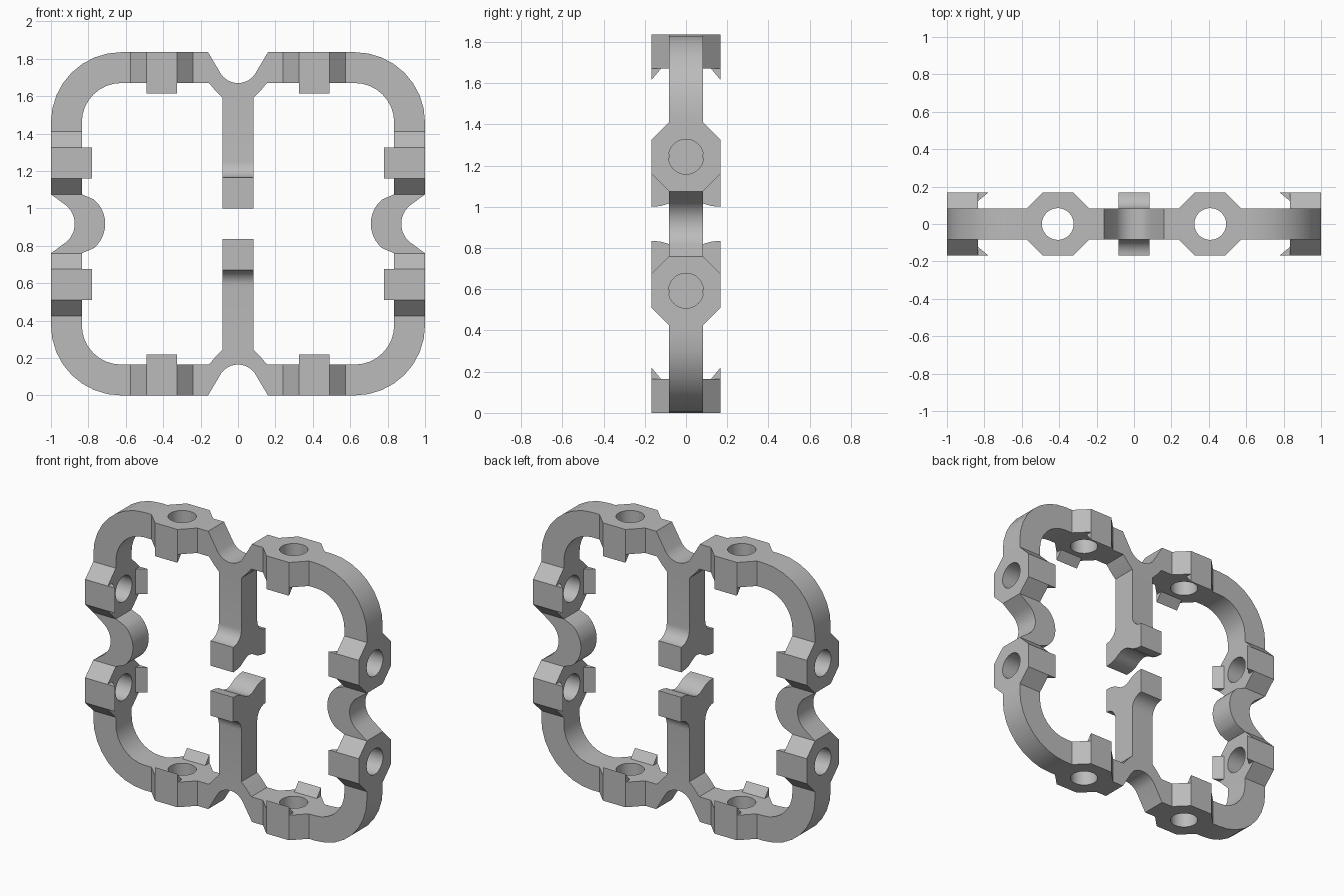
import bpy, bmesh
from math import radians, sin, cos, tau
from mathutils import Matrix, Vector

if "Cube" in bpy.data.objects:
    bpy.data.objects.remove(bpy.data.objects["Cube"], do_unlink=True)

HALF_H = 0.9175      # half of the frame height
T = 0.165            # bar thickness
D = T / 2            # half of the bar depth
WIDE = 0.1675        # half width of lugs and feet

grey = bpy.data.materials.new("light_grey")
grey.use_nodes = True
colour = (0.5, 0.5, 0.5, 1)
grey.diffuse_color = colour
grey.node_tree.nodes["Principled BSDF"].inputs["Base Color"].default_value = colour


def arc(cx, cy, r, a0, a1, n=8):
    angles = [radians(a0 + (a1 - a0) * i / n) for i in range(n + 1)]
    return [(cx + r * cos(a), cy + r * sin(a)) for a in angles]


def finish(name, bm, mirror):
    """Turn a bmesh into an object mirrored about the frame centre."""
    me = bpy.data.meshes.new(name)
    bm.to_mesh(me)
    bm.free()
    me.materials.append(grey)
    ob = bpy.data.objects.new(name, me)
    ob.location.z = HALF_H
    bpy.context.collection.objects.link(ob)
    bpy.ops.object.select_all(action='DESELECT')
    ob.select_set(True)
    bpy.context.view_layer.objects.active = ob
    bpy.ops.object.shade_smooth_by_angle(angle=radians(30))
    mod = ob.modifiers.new("Mirror", 'MIRROR')
    mod.use_axis = mirror
    mod.merge_threshold = 0.0005


def bar(name, side_a, side_b, place, mirror):
    """Prism between two chains of points, with both joining ends left open."""
    bm = bmesh.new()
    pts = side_a + side_b
    n = len(pts)
    low = [bm.verts.new(place(p, -D)) for p in pts]
    high = [bm.verts.new(place(p, D)) for p in pts]
    bm.faces.new(low)
    bm.faces.new(high)
    ends = []
    for i in range(n):
        j = (i + 1) % n
        f = bm.faces.new((low[i], low[j], high[j], high[i]))
        if i in (len(side_a) - 1, n - 1):
            ends.append(f)
    bmesh.ops.recalc_face_normals(bm, faces=bm.faces)
    bmesh.ops.delete(bm, geom=ends, context='FACES')
    finish(name, bm, mirror)


def lug(name, matrix):
    """Octagonal bolt boss with a through hole and two triangular claws."""
    bm = bmesh.new()
    quarter = [(WIDE, D), (D, WIDE)]
    octagon = (quarter + [(-x, y) for x, y in reversed(quarter)]
               + [(-x, -y) for x, y in quarter] + [(x, -y) for x, y in reversed(quarter)])
    circle = arc(0, 0, 0.085, 0, 360, 32)[:-1]
    for loop in (octagon, circle):
        vs = [bm.verts.new((x, y, 0)) for x, y in loop]
        for a, b in zip(vs, vs[1:] + vs[:1]):
            bm.edges.new((a, b))
    bmesh.ops.triangle_fill(bm, use_beauty=True, edges=bm.edges[:])
    new = bmesh.ops.extrude_face_region(bm, geom=bm.faces[:])["geom"]
    bmesh.ops.translate(bm, vec=(0, 0, T),
                        verts=[g for g in new if isinstance(g, bmesh.types.BMVert)])
    bmesh.ops.recalc_face_normals(bm, faces=bm.faces)
    # open the two ends that join the bars
    ends = [f for f in bm.faces if abs(f.calc_center_median().x) > WIDE - 0.001]
    bmesh.ops.delete(bm, geom=ends, context='FACES')
    # claws on the inner side
    claws = []
    for s in (-1, 1):
        tri = [(WIDE, 0), (0.122, 0), (WIDE, -0.055)]
        a, b = [[bm.verts.new((u, s * y, w)) for y, w in tri] for u in (-D, D)]
        claws += [bm.faces.new(a), bm.faces.new(b)]
        for i in range(3):
            j = (i + 1) % 3
            claws.append(bm.faces.new((a[i], a[j], b[j], b[i])))
    bmesh.ops.recalc_face_normals(bm, faces=claws)
    bm.transform(matrix)
    finish(name, bm, (True, False, True))


def in_front_plane(p, d):
    return Vector((p[0], d, p[1]))


def in_side_plane(p, d):
    return Vector((d, p[0], p[1]))


IN_X, IN_Z = 1 - T, HALF_H - T        # inner faces of the frame
TOP_X, SIDE_Z = 0.4075, 0.325         # lug centres
FOUR = (True, False, True)

# rounded corners
cx, cz = 0.625, HALF_H - 0.375
bar("corner_bars",
    [(TOP_X + WIDE, HALF_H)] + arc(cx, cz, 0.375, 90, 0) + [(1, SIDE_Z + WIDE)],
    [(IN_X, SIDE_Z + WIDE)] + arc(cx, cz, 0.21, 0, 90) + [(TOP_X + WIDE, IN_Z)],
    in_front_plane, FOUR)

# notched middles of the top and bottom bars
bar("notched_bars",
    arc(0, IN_Z + 0.11, 0.11, -90, -35, 6) + [(0.16, HALF_H), (TOP_X - WIDE, HALF_H)],
    [(TOP_X - WIDE, IN_Z), (0.155, IN_Z), (0.115, 0.705), (D, 0.6725), (0, 0.6725)],
    in_front_plane, FOUR)

# inward bends in the middle of each side
bar("side_bends",
    arc(1, 0, 0.127, 180, 128, 6) + [(1, SIDE_Z - WIDE)],
    [(IN_X, SIDE_Z - WIDE)] + arc(0.88, 0, 0.17, 130, 180, 6),
    in_front_plane, FOUR)

# centre posts with flared, hollowed feet
bar("centre_posts",
    [(0, 0.135), (0.03, 0.129), (0.06, 0.113), (0.085, 0.0975), (0.125, 0.086), (WIDE, D)]
    + arc(WIDE, 0.3325, 0.085, 270, 180) + [(D, 0.6725)],
    [(0, 0.6725)],
    in_side_plane, (False, True, True))

# bolt lugs
lug("top_and_bottom_lugs", Matrix.Translation((TOP_X, 0, IN_Z)))
lug("side_lugs", Matrix.Translation((IN_X, 0, SIDE_Z)) @ Matrix.Rotation(tau / 4, 4, 'Y'))
